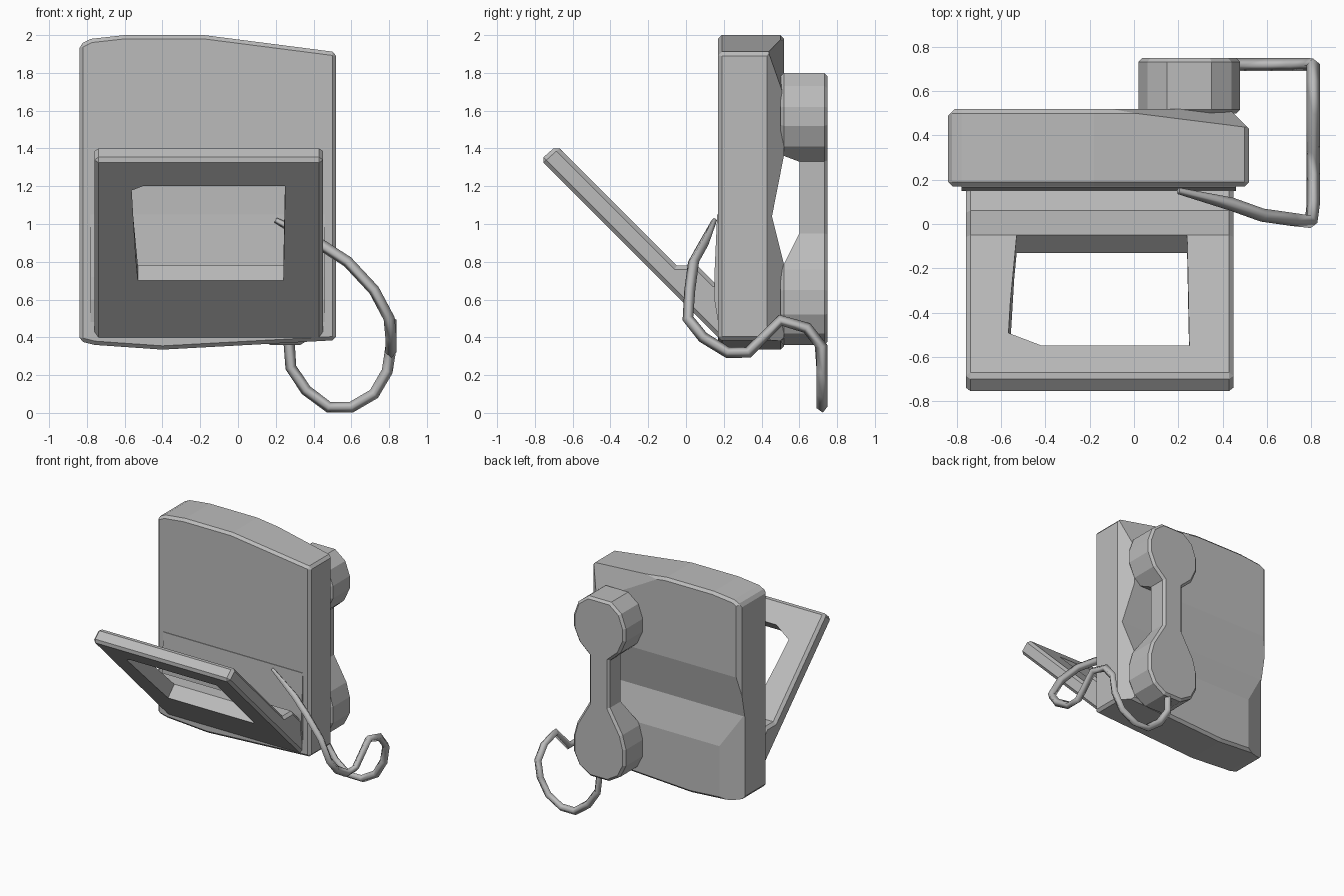
import bpy, bmesh
from mathutils import Vector

if "Cube" in bpy.data.objects:
    bpy.data.objects.remove(bpy.data.objects["Cube"], do_unlink=True)

grey = bpy.data.materials.new("plain_grey")
grey.use_nodes = True
grey.diffuse_color = (0.5, 0.5, 0.5, 1)
grey.node_tree.nodes["Principled BSDF"].inputs["Base Color"].default_value = (0.5, 0.5, 0.5, 1)


def add_mesh(name, bm):
    bmesh.ops.recalc_face_normals(bm, faces=bm.faces)
    mesh = bpy.data.meshes.new(name)
    bm.to_mesh(mesh)
    bm.free()
    mesh.materials.append(grey)
    obj = bpy.data.objects.new(name, mesh)
    bpy.context.collection.objects.link(obj)
    return obj


def prism(name, outline, axis, lo, hi):
    """Extrude a 2D outline along an axis (0 = x, 1 = y, 2 = z)."""
    bm = bmesh.new()
    verts = []
    for a, b in outline:
        co = [a, b]
        co.insert(axis, lo)
        verts.append(bm.verts.new(co))
    face = bm.faces.new(verts)
    ext = bmesh.ops.extrude_face_region(bm, geom=[face])
    move = Vector((0, 0, 0))
    move[axis] = hi - lo
    bmesh.ops.translate(bm, vec=move, verts=[v for v in ext["geom"] if isinstance(v, bmesh.types.BMVert)])
    return add_mesh(name, bm)


def hull(name, points):
    bm = bmesh.new()
    for p in points:
        bm.verts.new(p)
    bmesh.ops.convex_hull(bm, input=bm.verts)
    return add_mesh(name, bm)


def apply(obj, mod):
    bpy.context.view_layer.objects.active = obj
    bpy.ops.object.modifier_apply(modifier=mod.name)


def bevel(obj, width, angle):
    mod = obj.modifiers.new("bevel", "BEVEL")
    mod.width, mod.segments, mod.angle_limit = width, 1, angle
    apply(obj, mod)


def cut(obj, cutter):
    cutter.hide_render = True
    mod = obj.modifiers.new("cut", "BOOLEAN")
    mod.operation, mod.solver, mod.object = "DIFFERENCE", "EXACT", cutter
    apply(obj, mod)
    bpy.data.objects.remove(cutter, do_unlink=True)


def slice_off(obj, point, normal):
    bm = bmesh.new()
    bm.from_mesh(obj.data)
    bmesh.ops.bisect_plane(bm, geom=bm.verts[:] + bm.edges[:] + bm.faces[:],
                           plane_co=point, plane_no=normal, clear_outer=True)
    bmesh.ops.holes_fill(bm, edges=[e for e in bm.edges if e.is_boundary])
    bmesh.ops.recalc_face_normals(bm, faces=bm.faces)
    bm.to_mesh(obj.data)
    bm.free()


# Main body with a gently arched top and bottom
body = prism("body", [(-0.84, 0.38), (-0.76, 0.36), (-0.4, 0.335), (0.52, 0.385), (0.52, 1.91),
                      (-0.18, 2), (-0.6, 2), (-0.78, 1.98), (-0.84, 1.95)], 1, 0.17, 0.52)
bevel(body, 0.02, 0.9)
slice_off(body, (0.43, 0.52, 1), (1, 1, 0))
slice_off(body, (0, 0.5, 1.98), (0.02, 0.122, 0.036))
slice_off(body, (-0.81, 0.52, 1), (-1, 1, 0))
# Finger valley across the back and the lower corner chamfer
cut(body, prism("valley_cutter", [(0.52, 1.37), (0.455, 1.04), (0.52, 0.78), (0.7, 0.78), (0.7, 1.37)], 0, -1, 1))
cut(body, prism("corner_cutter", [(-1.02, 0.38), (-0.66, 0.52), (-0.66, 0.7), (-1.02, 0.7)], 2, 0.2, 1.04))

# Slim swelling on the front, behind the stand
prism("front_swelling", [(0.18, 1.05), (0.165, 1.05), (0.15, 0.72), (0.15, 0.6), (0.18, 0.42)], 0, -0.78, 0.46)

# Tilted stand with a wedge foot and an open frame
stand = prism("stand", [(-0.77, 1.34), (-0.685, 1.415), (-0.05, 0.78), (0.06, 0.78), (0.15, 0.69),
                        (0.2, 0.69), (0.2, 0.4), (0.17, 0.4)], 0, -0.76, 0.45)
bevel(stand, 0.03, 1.0)


def through(x, z, lift):
    """A point on the stand's underside moved along the slab's normal."""
    return (x, 0.57 - z + lift, z + lift)


opening = [through(x, z, -0.05) for x, z in ((-0.56, 1.2), (0.25, 1.2), (0.24, 0.7), (-0.53, 0.7))]
opening += [through(x, z, 0.13) for x, z in
            ((-0.36, 1.2), (-0.57, 1.12), (0.25, 1.2), (0.24, 0.7), (-0.53, 0.7))]
cut(stand, hull("opening_cutter", opening))

# Handset: two rounded cups joined by a narrow grip
half = [(0.1, 1.8), (0.19, 1.73), (0.23, 1.62), (0.23, 1.52), (0.18, 1.41), (0.09, 1.33),
        (0.09, 0.95), (0.2, 0.76), (0.23, 0.65), (0.23, 0.52), (0.18, 0.42), (0.08, 0.36)]
outline = [(0.25 + x, z) for x, z in half] + [(0.25 - x, z) for x, z in reversed(half)]
handset = prism("handset", outline, 1, 0.5, 0.75)
bevel(handset, 0.018, 1.2)
cut(handset, prism("grip_cutter", [(0.4, 0.65), (0.52, 0.79), (0.6, 0.95), (0.6, 1.33), (0.52, 1.36), (0.4, 1.4)],
                   0, -0.5, 1))

# Cord from the front of the body round to the handset
path = [(0.2, 0.15, 1.02), (0.44, 0.09, 0.89), (0.58, 0.04, 0.8), (0.72, 0.02, 0.65),
        (0.8, 0.01, 0.5), (0.81, 0.09, 0.4), (0.81, 0.22, 0.32), (0.81, 0.33, 0.32),
        (0.81, 0.5, 0.49), (0.81, 0.64, 0.45), (0.81, 0.72, 0.35), (0.79, 0.72, 0.22),
        (0.72, 0.72, 0.1), (0.6, 0.72, 0.03), (0.48, 0.72, 0.03), (0.36, 0.72, 0.12),
        (0.28, 0.72, 0.24), (0.27, 0.71, 0.38)]
curve = bpy.data.curves.new("cord", "CURVE")
curve.dimensions = "3D"
curve.bevel_depth, curve.bevel_resolution, curve.use_fill_caps = 0.03, 0, True
spline = curve.splines.new("POLY")
spline.points.add(len(path) - 1)
for point, co in zip(spline.points, path):
    point.co = (*co, 1)
spline.points[0].radius = 0.5
curve.materials.append(grey)
bpy.context.collection.objects.link(bpy.data.objects.new("cord", curve))
